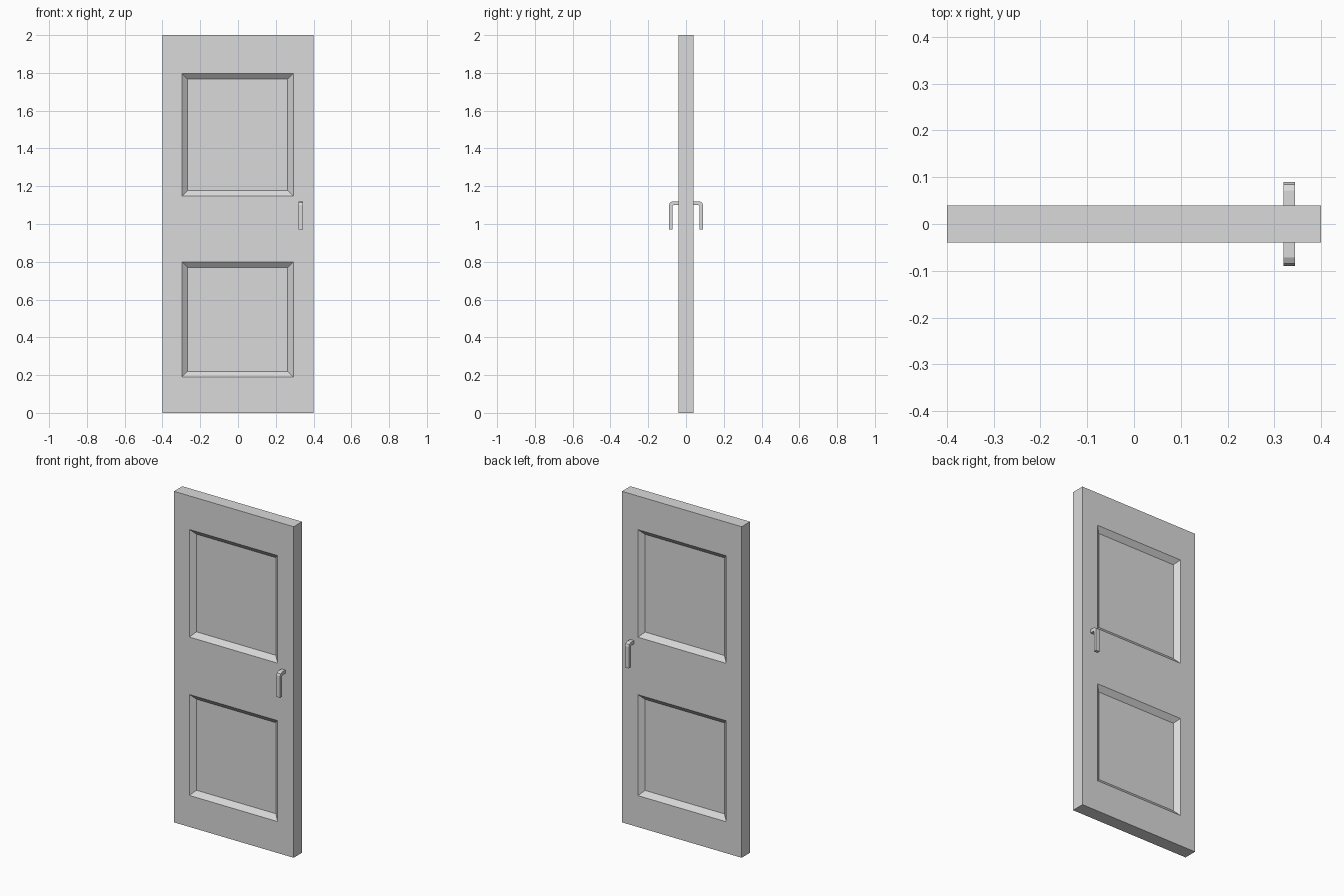
import bpy
import bmesh

cube = bpy.data.objects.get("Cube")
if cube:
    bpy.data.objects.remove(cube, do_unlink=True)

# One plain grey for the whole door
GREY = (0.7, 0.7, 0.7, 1.0)
grey = bpy.data.materials.new("plain_grey")
grey.use_nodes = True
grey.diffuse_color = GREY
grey.node_tree.nodes["Principled BSDF"].inputs["Base Color"].default_value = GREY


def finish(bm, name):
    """Turn a bmesh into a flat-shaded grey object."""
    bmesh.ops.recalc_face_normals(bm, faces=bm.faces)
    mesh = bpy.data.meshes.new(name)
    bm.to_mesh(mesh)
    bm.free()
    mesh.materials.append(grey)
    obj = bpy.data.objects.new(name, mesh)
    bpy.context.collection.objects.link(obj)
    return obj


# Door slab, cut along the panel edges
WIDTH, THICK, HEIGHT = 0.8, 0.08, 2.0
PANEL_X = (-0.297, 0.293)
PANEL_Z = ((0.19, 0.80), (1.147, 1.797))
BEVEL, DEPTH = 0.03, 0.025

bm = bmesh.new()
bmesh.ops.create_cube(bm, size=1)
bmesh.ops.scale(bm, vec=(WIDTH, THICK, HEIGHT), verts=bm.verts)
bmesh.ops.translate(bm, vec=(0, 0, HEIGHT / 2), verts=bm.verts)
cuts = [((x, 0, 0), (1, 0, 0)) for x in PANEL_X]
cuts += [((0, 0, z), (0, 0, 1)) for span in PANEL_Z for z in span]
for point, normal in cuts:
    bmesh.ops.bisect_plane(bm, geom=bm.verts[:] + bm.edges[:] + bm.faces[:],
                           plane_co=point, plane_no=normal)


def is_panel(face):
    c = face.calc_center_median()
    return (abs(face.normal.y) > 0.9 and PANEL_X[0] < c.x < PANEL_X[1]
            and any(low < c.z < high for low, high in PANEL_Z))


# Recessed panels with sloping borders on both faces
bm.normal_update()
panels = [f for f in bm.faces if is_panel(f)]
bmesh.ops.inset_individual(bm, faces=panels, thickness=BEVEL, depth=-DEPTH,
                           use_even_offset=True)
finish(bm, "door_panel")

# Hooked handle: side profile (distance from door centre, height), extruded
PROFILE = ((0.04, 1.12), (0.072, 1.12), (0.085, 1.113), (0.09, 1.10),
           (0.09, 0.97), (0.071, 0.97), (0.071, 1.094), (0.066, 1.10),
           (0.04, 1.10))
HANDLE_X, HANDLE_WIDTH = 0.332, 0.025


def add_handle(name, side):
    bm = bmesh.new()
    verts = [bm.verts.new((HANDLE_X - HANDLE_WIDTH / 2, side * y, z))
             for y, z in PROFILE]
    face = bm.faces.new(verts)
    result = bmesh.ops.extrude_face_region(bm, geom=[face], use_keep_orig=True)
    moved = [v for v in result["geom"] if isinstance(v, bmesh.types.BMVert)]
    bmesh.ops.translate(bm, vec=(HANDLE_WIDTH, 0, 0), verts=moved)
    finish(bm, name)


for name, side in (("front_handle", -1), ("back_handle", 1)):
    add_handle(name, side)
